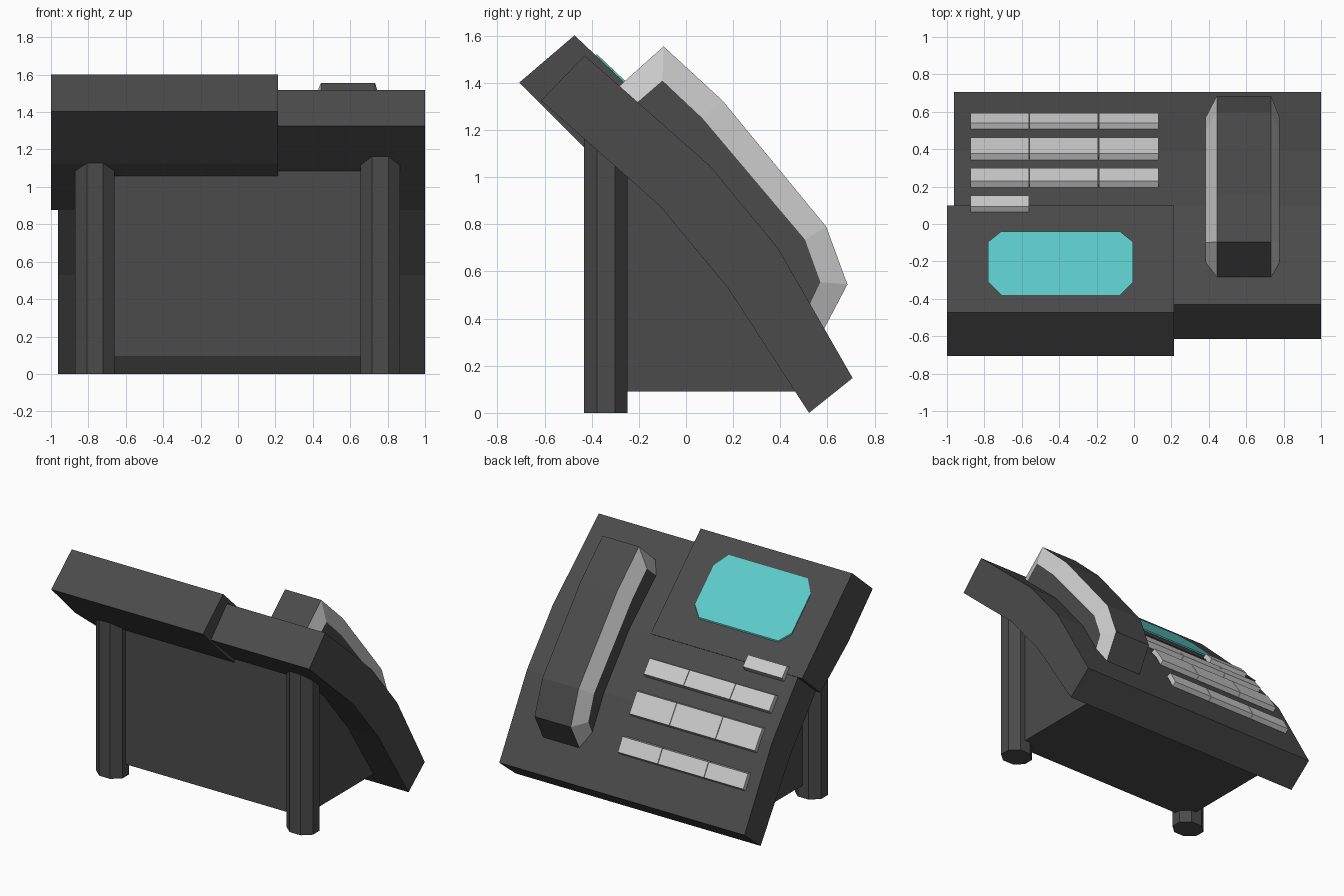
import bpy, bmesh, math
from mathutils import Vector

if "Cube" in bpy.data.objects:
    bpy.data.objects.remove(bpy.data.objects["Cube"])


def material(name, rgb):
    m = bpy.data.materials.new(name)
    m.diffuse_color = (*rgb, 1)
    m.use_nodes = True
    m.node_tree.nodes["Principled BSDF"].inputs["Base Color"].default_value = m.diffuse_color
    return m


DARK = material("dark_plastic", (0.07, 0.07, 0.07))
LIGHT = material("light_plastic", (0.6, 0.6, 0.6))
CYAN = material("screen_cyan", (0.11, 0.6, 0.6))


def loft(name, loops, mats=(DARK,), light_bands=()):
    """Skin equal-length closed loops and cap both ends."""
    bm = bmesh.new()
    rings = [[bm.verts.new(p) for p in loop] for loop in loops]
    n = len(rings[0])
    for b, (r, s) in enumerate(zip(rings, rings[1:])):
        for i in range(n):
            j = (i + 1) % n
            f = bm.faces.new((r[i], r[j], s[j], s[i]))
            f.material_index = 1 if b in light_bands else 0
    bm.faces.new(rings[0])
    bm.faces.new(rings[-1])
    bmesh.ops.recalc_face_normals(bm, faces=bm.faces[:])
    me = bpy.data.meshes.new(name)
    bm.to_mesh(me)
    bm.free()
    for m in mats:
        me.materials.append(m)
    ob = bpy.data.objects.new(name, me)
    bpy.context.collection.objects.link(ob)
    return ob


def section(x, profile):
    return [(x, y, z) for y, z in profile]


def prism(name, x0, x1, profile, mat=DARK):
    return loft(name, [section(x0, profile), section(x1, profile)], (mat,))


# Bent sloping body panel
face = [(0.707, 0.148), (0.39, 0.70), (0.10, 1.05), (-0.43, 1.517)]
under = [(-0.615, 1.325), (-0.11, 0.877), (0.178, 0.53), (0.522, 0.0)]
prism("body_panel", -0.963, 1.0, face + under)

# Thicker display block at the upper left
block = [(0.10, 1.06), (-0.473, 1.602), (-0.707, 1.402), (-0.43, 1.125), (-0.11, 0.877)]
prism("display_block", -1.0, 0.213, block)

# Rear housing under the panel
prism("rear_housing", -0.76, 0.76,
      [(-0.345, 0.09), (0.50, 0.09), (0.22, 0.58), (-0.05, 0.92), (-0.345, 1.18)])

# Octagonal rear legs
for side, x in (("left", -0.765), ("right", 0.76)):
    ring = []
    for i in range(8):
        a = math.radians(22.5 + 45 * i)
        ring.append((x + 0.114 * math.cos(a), -0.34 + 0.1 * math.sin(a)))
    loft("rear_leg_" + side, [[(px, py, z) for px, py in ring] for z in (0, 1.24)])


def surface_z(y):
    """Height of the sloping face at depth y, on the keypad side."""
    pts = face[:2] + block[:2]
    for (ya, za), (yb, zb) in zip(pts, pts[1:]):
        if yb <= y <= ya:
            return za + (zb - za) * (y - ya) / (yb - ya)


# Keys: three full rows and a single key
columns = [(-0.875, -0.562), (-0.558, -0.192), (-0.188, 0.13)]
rows = [(0.505, 0.57, 3), (0.34, 0.44, 3), (0.195, 0.28, 3), (0.06, 0.135, 1)]
for r, (y0, y1, count) in enumerate(rows):
    a, b = Vector((y0, surface_z(y0))), Vector((y1, surface_z(y1)))
    d = (b - a).normalized()
    n = Vector((-d.y, d.x))
    for c, (x0, x1) in enumerate(columns[:count]):
        base = [a - n * 0.02, b - n * 0.02]
        top = [b + n * 0.035 - d * 0.012, a + n * 0.035 + d * 0.012]
        prism(f"key_{r}_{c}", x0, x1, [tuple(p) for p in base + top], LIGHT)

# Screen with clipped corners
xa, xb, ya, yb, k = -0.78, -0.005, -0.38, -0.04, 0.07
octo = [(xa + k, ya), (xb - k, ya), (xb, ya + k), (xb, yb - k * 0.8),
        (xb - k, yb), (xa + k, yb), (xa, yb - k * 0.8), (xa, ya + k)]
loft("screen", [[(x, y, surface_z(y) + h) for x, y in octo] for h in (-0.02, 0.01)], (CYAN,))

# Handset: dark body with light chamfers along both sides
outer = [(-0.285, 1.385), (-0.095, 1.555), (0.155, 1.325), (0.595, 0.79), (0.685, 0.545), (0.585, 0.355)]
inner = [(-0.21, 1.315), (-0.10, 1.41), (0.07, 1.25), (0.505, 0.735), (0.57, 0.555), (0.525, 0.46)]
buried = [(0.37, 0.68), (0.08, 1.02)]
cx = 0.588
loft("handset", [section(cx - 0.205, inner + buried), section(cx - 0.145, outer + buried),
                 section(cx + 0.145, outer + buried), section(cx + 0.19, inner + buried)],
     (DARK, LIGHT), light_bands=(0, 2))
